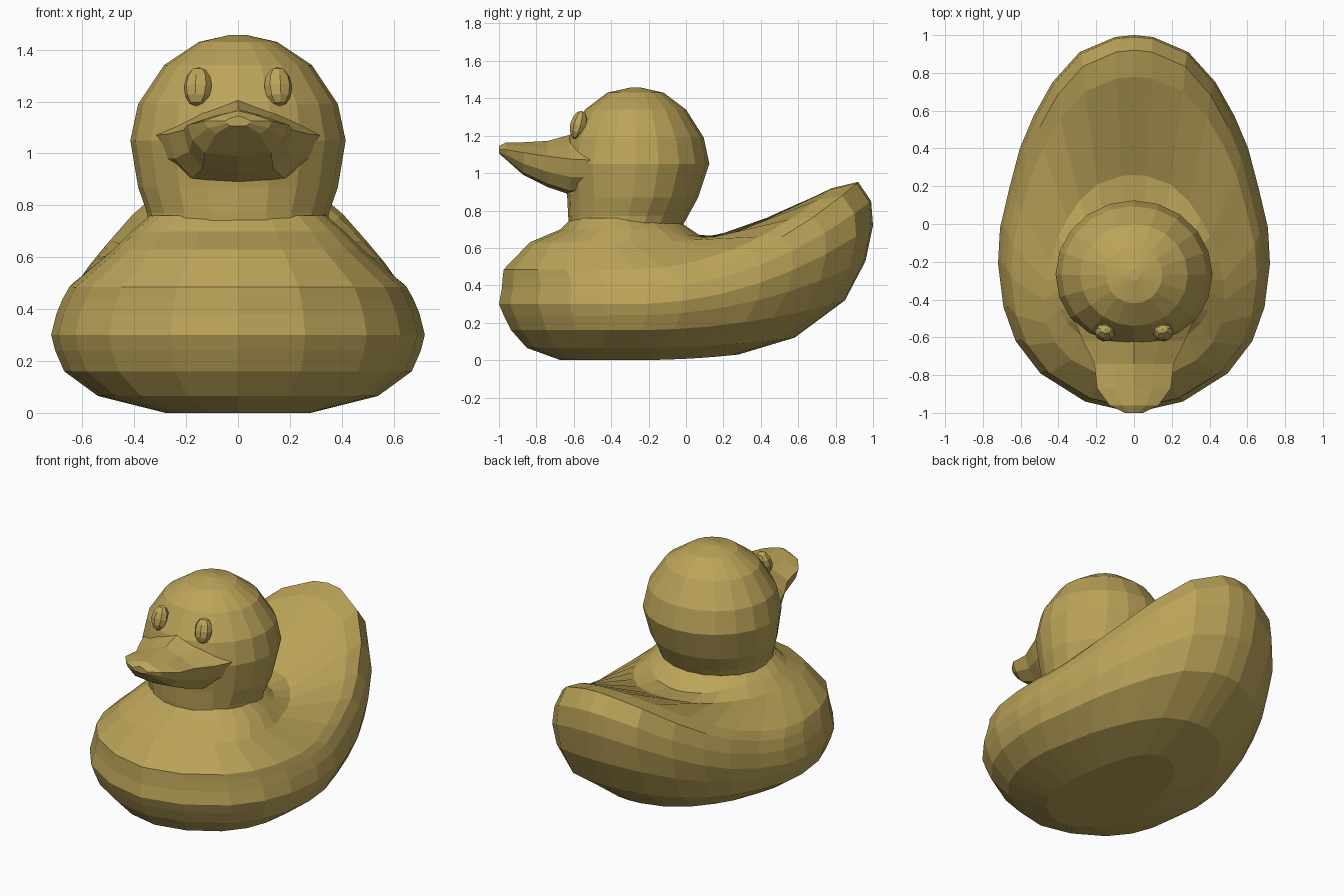
import bpy, bmesh
from math import sin, cos, pi, radians

if "Cube" in bpy.data.objects:
    bpy.data.objects.remove(bpy.data.objects["Cube"])

gold = bpy.data.materials.new("gold")
gold.diffuse_color = (0.5, 0.37, 0.1, 1)
gold.use_nodes = True
gold.node_tree.nodes["Principled BSDF"].inputs["Base Color"].default_value = gold.diffuse_color


def finish(name, bm):
    bmesh.ops.recalc_face_normals(bm, faces=bm.faces)
    mesh = bpy.data.meshes.new(name)
    bm.to_mesh(mesh)
    bm.free()
    mesh.materials.append(gold)
    obj = bpy.data.objects.new(name, mesh)
    bpy.context.collection.objects.link(obj)
    return obj


def loft(name, rings):
    """Skin closed rings of equal length and cap both ends."""
    bm = bmesh.new()
    loops = [[bm.verts.new(p) for p in ring] for ring in rings]
    n = len(loops[0])
    for a, b in zip(loops, loops[1:]):
        for i in range(n):
            j = (i + 1) % n
            bm.faces.new((a[i], a[j], b[j], b[i]))
    bm.faces.new(loops[0])
    bm.faces.new(loops[-1])
    return finish(name, bm)


# Body: egg-shaped rings that sweep up into the tail
half = [(0, 0), (.36, .03), (.69, .105), (.87, .19), (.96, .28), (1, .395), (.985, .49),
        (.92, .59), (.84, .70), (.74, .785), (.6, .875), (.4, .955), (.14, .995), (0, 1)]
egg = half + [(-u, v) for u, v in half[-2:0:-1]]


def egg_ring(w, yf, zf, yb, zb):
    ring = []
    for u, v in egg:
        y = yf + (yb - yf) * v
        s = max(0, (y + .3) / (yb + .3))
        ring.append((u * w, y, zf + (zb - zf) * s ** 2.1))
    return ring


# half width, front y, front z, back y, back z
body = [(.28, -.67, .0, .28, .03), (.54, -.85, .065, .58, .12), (.67, -.935, .16, .85, .32),
        (.705, -.975, .24, .96, .53), (.72, -1, .30, 1.0, .72), (.70, -.985, .38, .99, .85),
        (.675, -.98, .44, .92, .953), (.65, -.975, .485, .78, .92),
        (.48, -.835, .63, .26, .67), (.41, -.67, .70, .10, .65), (.34, -.61, .76, -.02, .73)]
loft("body", [egg_ring(*r) for r in body])

# Head: z, half width, front y, back y
head = [(.68, .345, -.62, -.04), (.77, .35, -.63, .01), (.87, .385, -.635, .065),
        (1.05, .415, -.66, .125), (1.19, .385, -.63, .095), (1.34, .285, -.54, .0),
        (1.43, .15, -.42, -.12), (1.457, .03, -.30, -.24)]
loft("head", [[(w * sin(2 * pi * i / 20), (f + b) / 2 - (b - f) / 2 * cos(2 * pi * i / 20), z)
               for i in range(20)] for z, w, f, b in head])

# Beak: y, half width, top z, mouth corner z, bottom z
beak = [(-.50, .32, 1.26, 1.07, .89), (-.62, .27, 1.205, 1.075, .885),
        (-.74, .21, 1.172, 1.09, .925), (-.87, .195, 1.165, 1.11, .99),
        (-.96, .13, 1.165, 1.125, 1.07), (-1.0, .05, 1.145, 1.125, 1.105)]
sections = []
for y, w, t, s, b in beak:
    side = [(0, t), (.5 * w, t * .6 + s * .4), (w, s), (.9 * w, (s + b) / 2),
            (.65 * w, b * .9 + s * .1), (0, b)]
    side += [(-x, z) for x, z in side[-2:0:-1]]
    sections.append([(x, y, z) for x, z in side])
loft("beak", sections)

# Eyes
for sx, label in ((-1, "right_eye"), (1, "left_eye")):
    bm = bmesh.new()
    bmesh.ops.create_uvsphere(bm, u_segments=8, v_segments=6, radius=1)
    eye = finish(label, bm)
    eye.scale = (.055, .045, .078)
    eye.rotation_euler = (radians(-15), 0, radians(12 * sx))
    eye.location = (.155 * sx, -.575, 1.257)
